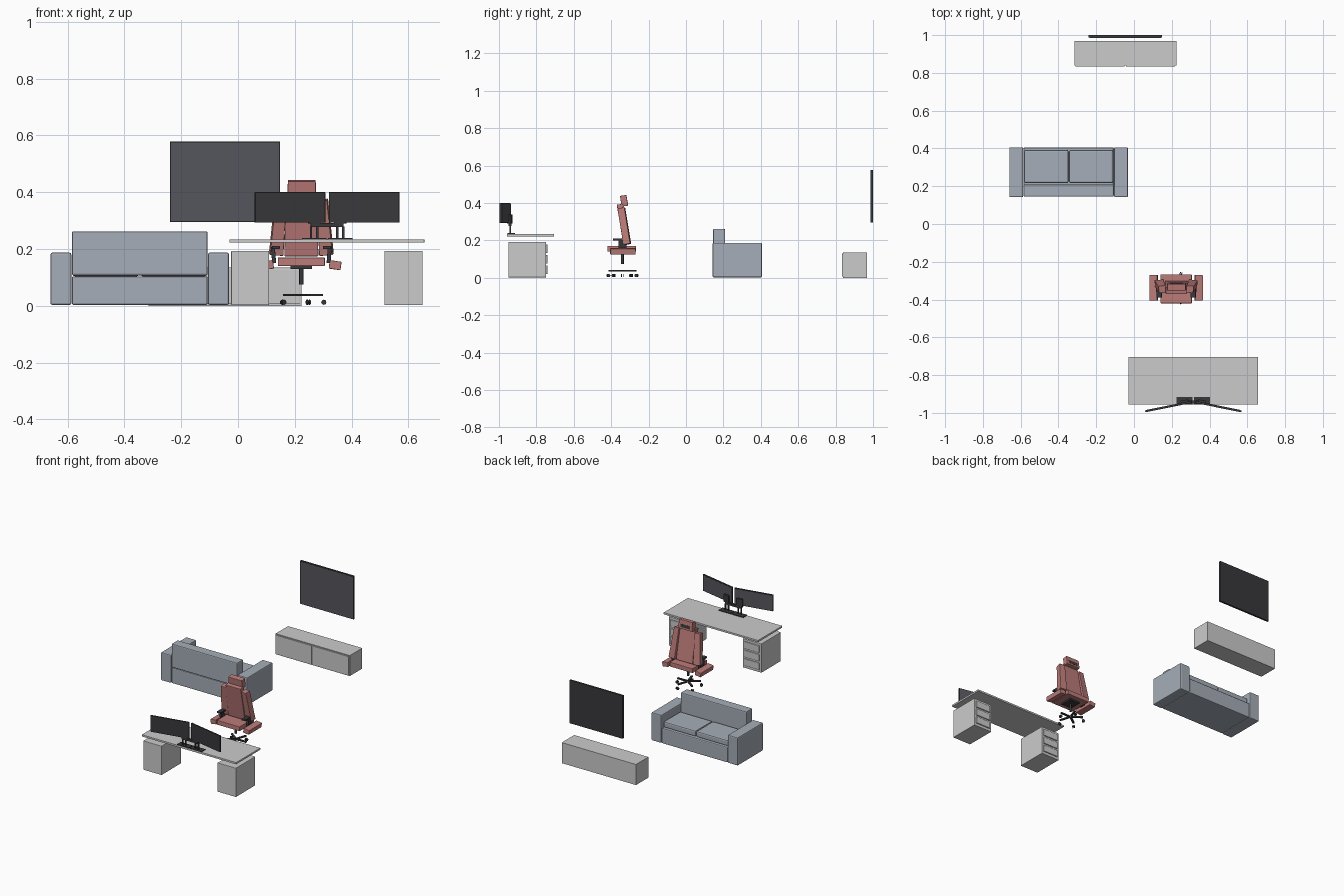
import bpy, bmesh, math
from mathutils import Vector, Matrix

if "Cube" in bpy.data.objects:
    bpy.data.objects.remove(bpy.data.objects["Cube"])


def material(name, col):
    m = bpy.data.materials.new(name)
    m.diffuse_color = (*col, 1)
    m.use_nodes = True
    m.node_tree.nodes["Principled BSDF"].inputs["Base Color"].default_value = m.diffuse_color
    return m


BLUE = material("sofa_fabric", (0.38, 0.42, 0.48))
RED = material("chair_leather", (0.5, 0.2, 0.19))
BLACK = material("black_plastic", (0.04, 0.04, 0.045))
SCREEN = material("screen_glass", (0.09, 0.09, 0.11))


def finish(name, bm, mat, bevel=0.0, seg=2):
    bmesh.ops.recalc_face_normals(bm, faces=bm.faces)
    me = bpy.data.meshes.new(name)
    bm.to_mesh(me)
    bm.free()
    ob = bpy.data.objects.new(name, me)
    bpy.context.collection.objects.link(ob)
    if mat:
        me.materials.append(mat)
    if bevel:
        b = ob.modifiers.new("soft_edges", "BEVEL")
        b.width, b.segments = bevel, seg
    return ob


def box(name, x, y, z, mat=None, bevel=0.0, rot=(0, 0, 0), taper=1.0):
    """Box from x, y, z ranges, turned about its centre; taper scales the top in x."""
    rng = [Vector(r) for r in (x, y, z)]
    bm = bmesh.new()
    bmesh.ops.create_cube(bm, size=1)
    for v in bm.verts:
        if v.co.z > 0:
            v.co.x *= taper
        v.co = Vector([c * (r[1] - r[0]) for c, r in zip(v.co, rng)])
    ob = finish(name, bm, mat, bevel)
    ob.location = [(r[0] + r[1]) / 2 for r in rng]
    ob.rotation_euler = rot
    return ob


def rod(name, a, b, r, mat, sides=12):
    a, b = Vector(a), Vector(b)
    bm = bmesh.new()
    bmesh.ops.create_cone(bm, cap_ends=True, segments=sides, radius1=r, radius2=r, depth=(b - a).length)
    q = (b - a).to_track_quat('Z', 'Y').to_matrix().to_4x4()
    bmesh.ops.transform(bm, matrix=Matrix.Translation((a + b) / 2) @ q, verts=bm.verts)
    for f in bm.faces:
        f.smooth = len(f.verts) == 4
    return finish(name, bm, mat)


# Sofa, opening towards +y
box("sofa_base", (-0.585, -0.107), (0.145, 0.405), (0.003, 0.104), BLUE, 0.006)
box("sofa_back", (-0.585, -0.107), (0.145, 0.209), (0.107, 0.262), BLUE, 0.006)
for i, x in enumerate((-0.66, -0.105)):
    box(f"sofa_arm_{i}", (x, x + 0.073), (0.142, 0.406), (0.003, 0.187), BLUE, 0.006)
for i, x in enumerate((-0.582, -0.344)):
    box(f"sofa_seat_cushion_{i}", (x, x + 0.234), (0.217, 0.392), (0.104, 0.142), BLUE, 0.008)

# Low cabinet with two doors, and the wall screen above it
box("cabinet_body", (-0.315, 0.224), (0.84, 0.969), (0, 0.135))
for i, x in enumerate((-0.309, -0.042)):
    box(f"cabinet_door_{i}", (x, x + 0.26), (0.834, 0.841), (0.006, 0.129), None, 0.001)
box("wall_screen_frame", (-0.24, 0.148), (0.987, 1.0), (0.295, 0.578), BLACK, 0.001)
box("wall_screen_panel", (-0.236, 0.144), (0.986, 0.99), (0.299, 0.574), SCREEN)

# Desk: floating top over two drawer pedestals
box("desk_top", (-0.03, 0.656), (-0.956, -0.705), (0.222, 0.234), None, 0.001)
for i, x in enumerate((-0.024, 0.516)):
    box(f"pedestal_{i}", (x, x + 0.134), (-0.95, -0.748), (0.003, 0.193), None, 0.002)
    for k in range(3):
        z = 0.02 + k * 0.056
        box(f"drawer_{i}_{k}", (x + 0.012, x + 0.122), (-0.75, -0.74), (z, z + 0.046), None, 0.004)

# Pair of angled monitors on stands
for i, s in enumerate((-1, 1)):
    cx = 0.314 + s * 0.131
    turn = (0, 0, -s * 0.2)
    box(f"monitor_{i}", (cx - 0.126, cx + 0.126), (-0.972, -0.962), (0.293, 0.4), BLACK, 0.001, turn)
    box(f"monitor_screen_{i}", (cx - 0.122, cx + 0.122), (-0.968, -0.9605), (0.298, 0.396), SCREEN, 0, turn)
    sx = 0.314 + s * 0.046
    box(f"stand_foot_{i}", (sx - 0.043, sx + 0.043), (-0.955, -0.915), (0.234, 0.239), BLACK)
    for k in (-1, 1):
        px = sx + k * 0.011
        box(f"stand_post_{i}_{k}", (px - 0.004, px + 0.004), (-0.944, -0.936), (0.239, 0.28), BLACK)
    box(f"stand_head_{i}", (sx - 0.02, sx + 0.02), (-0.953, -0.932), (0.29, 0.34), BLACK, 0, turn)
box("stand_crossbar", (0.256, 0.372), (-0.95, -0.934), (0.277, 0.292), BLACK, 0.001)

# Office chair: five-armed foot and casters
CX, CY = 0.223, -0.34
for k in range(5):
    a = k * math.tau / 5
    d = Vector((math.cos(a), math.sin(a), 0))
    t = Vector((-d.y, d.x, 0))
    mid = Vector((CX, CY, 0.038)) + d * 0.042
    box(f"foot_arm_{k}", (mid.x - 0.034, mid.x + 0.034), (mid.y - 0.006, mid.y + 0.006),
        (0.034, 0.042), BLACK, 0, (0, 0, a))
    w = Vector((CX, CY, 0.0125)) + d * 0.079
    for s in (-1, 1):
        rod(f"caster_{k}_{s}", w + t * s * 0.002, w + t * s * 0.007, 0.009, BLACK)
rod("gas_column", (CX, CY, 0.075), (CX, CY, 0.14), 0.0075, BLACK)

# Chair seat
box("seat", (0.14, 0.306), (-0.42, -0.267), (0.14, 0.17), RED, 0.003)
box("seat_underplate", (0.185, 0.26), (-0.38, -0.3), (0.129, 0.141), BLACK)

# Leaning backrest with side wings and headrest
LEAN = 0.17
box("back_panel", (0.163, 0.283), (-0.352, -0.319), (0.175, 0.395), RED, 0.003, (LEAN, 0, 0), 0.92)
for i, s in enumerate((-1, 1)):
    cx = CX + s * 0.081
    box(f"back_wing_{i}", (cx - 0.024, cx + 0.024), (-0.349, -0.311), (0.178, 0.375), RED, 0.003,
        (LEAN, -s * 0.06, -s * 0.12), 0.8)
box("headrest", (0.174, 0.275), (-0.349, -0.314), (0.383, 0.441), RED, 0.003, (LEAN * 0.8, 0, 0), 0.97)
box("headrest_inset", (0.19, 0.259), (-0.32, -0.312), (0.396, 0.416), BLACK, 0, (LEAN * 0.8, 0, 0))

# Low tilted arm pads with their dark brackets
for i, s in enumerate((-1, 1)):
    px, bx, qx = CX + s * 0.119, CX + s * 0.098, CX + s * 0.09
    box(f"arm_pad_{i}", (px - 0.021, px + 0.021), (-0.405, -0.27), (0.128, 0.158), RED, 0.003, (0, s * 0.15, 0))
    box(f"arm_post_{i}", (bx - 0.007, bx + 0.007), (-0.36, -0.318), (0.15, 0.208), BLACK, 0.001, (0, s * 0.08, 0))
    box(f"arm_bracket_{i}", (qx - 0.014, qx + 0.014), (-0.39, -0.335), (0.2, 0.21), BLACK, 0.001)
